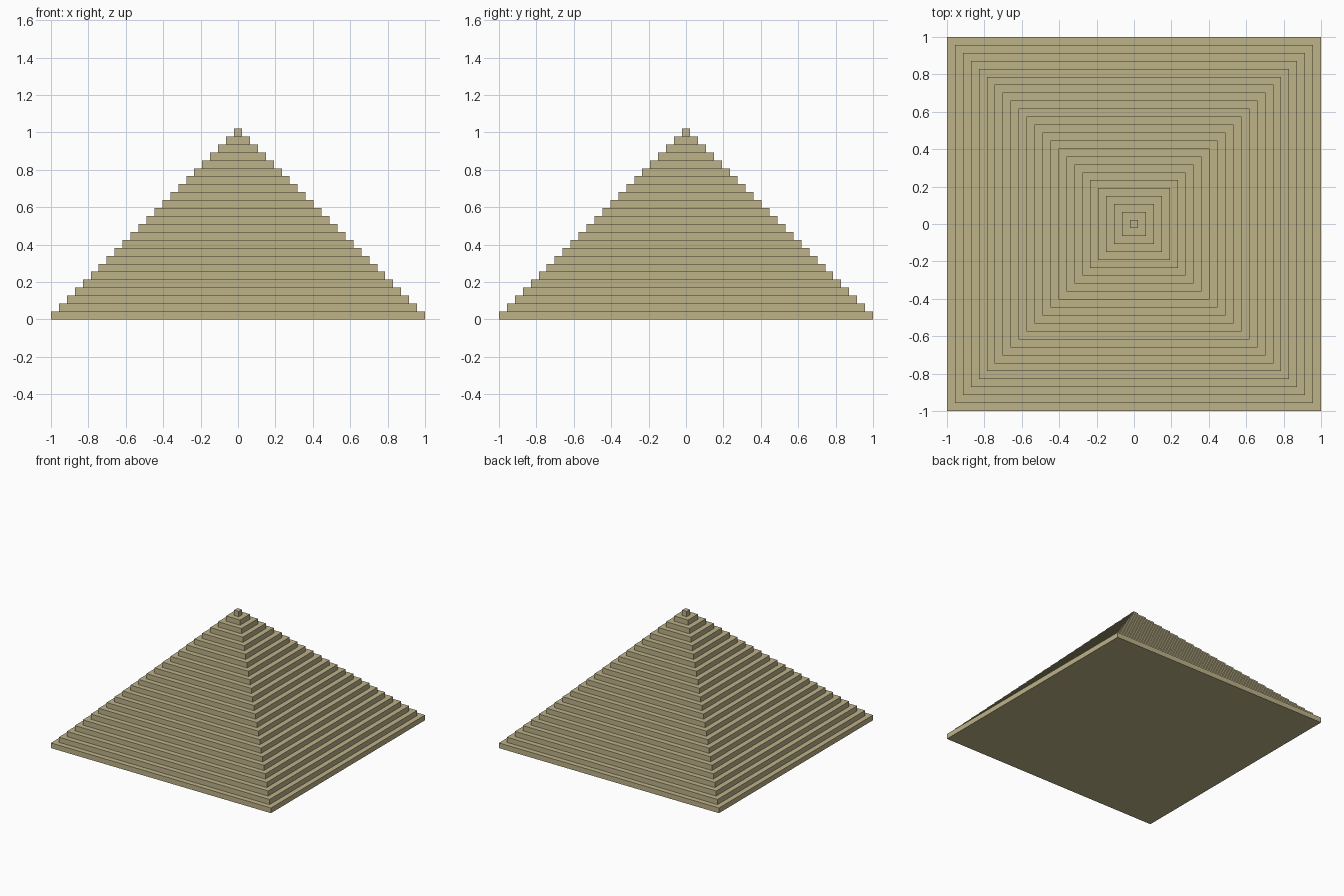
import bpy
import bmesh
from mathutils import Vector

STEPS = 24
STEP = 1 / (STEPS - 0.5)  # tread depth equals riser height

cube = bpy.data.objects.get("Cube")
if cube:
    bpy.data.objects.remove(cube, do_unlink=True)

# Sandstone material
sand = bpy.data.materials.new("sandstone")
sand.use_nodes = True
colour = (0.51, 0.445, 0.25, 1)
sand.diffuse_color = colour
sand.node_tree.nodes["Principled BSDF"].inputs["Base Color"].default_value = colour


def square_ring(bm, half, z):
    """Four corner vertices of a centred square, counter-clockwise."""
    corners = ((-1, -1), (1, -1), (1, 1), (-1, 1))
    return [bm.verts.new(Vector((x * half, y * half, z))) for x, y in corners]


def bridge(bm, lower, upper):
    """Four quads joining two square rings."""
    for i in range(4):
        j = (i + 1) % 4
        bm.faces.new((lower[i], lower[j], upper[j], upper[i]))


# Stepped pyramid: one closed shell of risers and treads
bm = bmesh.new()
previous = None
for level in range(STEPS):
    half = 1 - level * STEP
    bottom = square_ring(bm, half, level * STEP)
    top = square_ring(bm, half, (level + 1) * STEP)
    if previous:
        bridge(bm, previous, bottom)   # tread
    else:
        bm.faces.new(bottom[::-1])     # underside
    bridge(bm, bottom, top)            # riser
    previous = top
bm.faces.new(previous)                 # capstone top

mesh = bpy.data.meshes.new("stepped_pyramid")
bm.to_mesh(mesh)
bm.free()
mesh.materials.append(sand)
pyramid = bpy.data.objects.new("stepped_pyramid", mesh)
bpy.context.collection.objects.link(pyramid)
